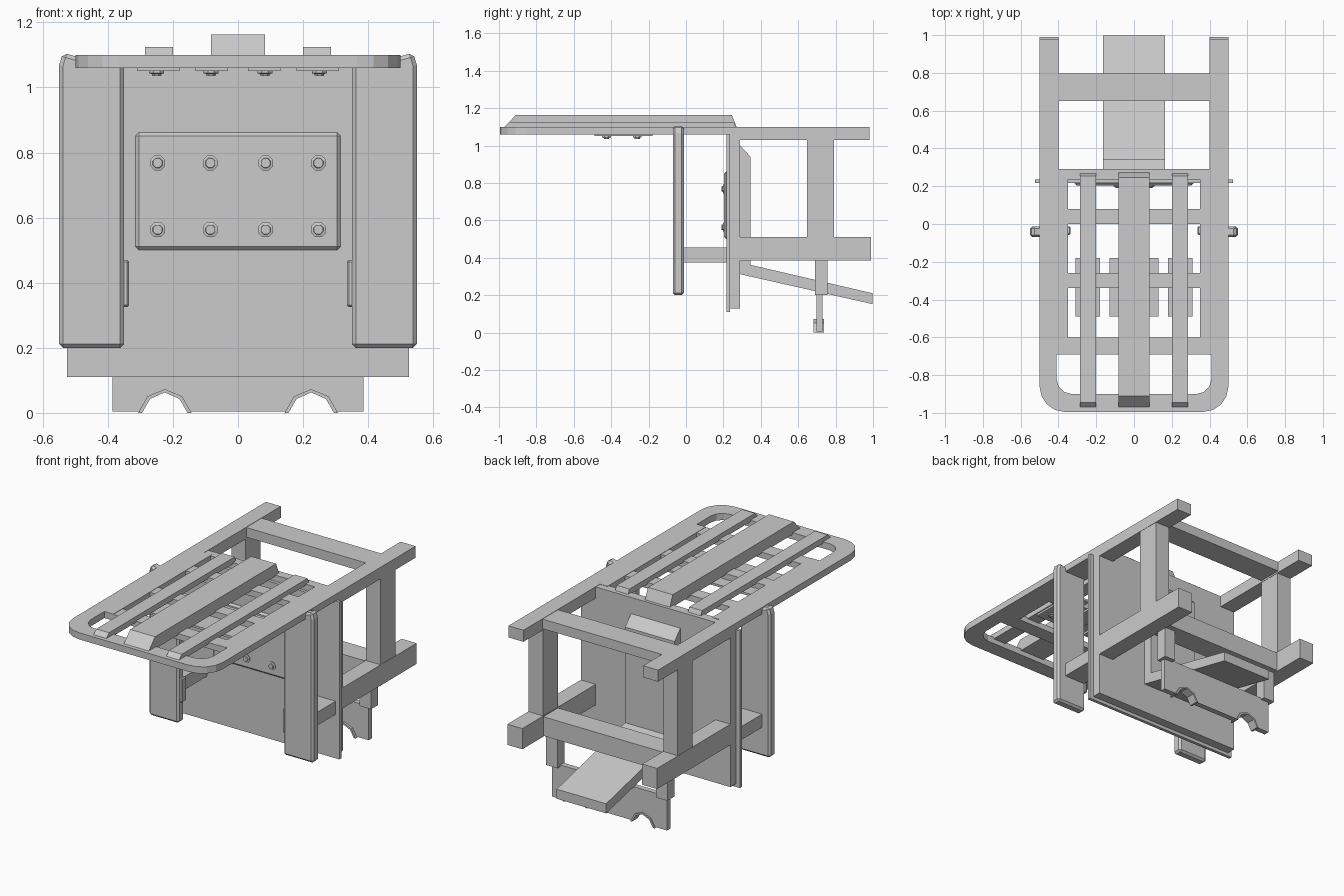
import bpy, bmesh, math
from mathutils import Vector

if "Cube" in bpy.data.objects:
    bpy.data.objects.remove(bpy.data.objects["Cube"])


def prism(name, pts, axis, a, b, bevel=0.0):
    """Extrude a 2D outline from a to b. axis x: pts=(y,z), y: (x,z), z: (x,y)."""
    place = {'x': lambda p, t: (t, p[0], p[1]),
             'y': lambda p, t: (p[0], t, p[1]),
             'z': lambda p, t: (p[0], p[1], t)}[axis]
    bm = bmesh.new()
    face = bm.faces.new([bm.verts.new(place(p, a)) for p in pts])
    ext = bmesh.ops.extrude_face_region(bm, geom=[face])
    shift = Vector(place((0, 0), b - a))
    bmesh.ops.translate(bm, vec=shift, verts=[v for v in ext['geom'] if isinstance(v, bmesh.types.BMVert)])
    bmesh.ops.recalc_face_normals(bm, faces=bm.faces)
    me = bpy.data.meshes.new(name)
    bm.to_mesh(me)
    bm.free()
    ob = bpy.data.objects.new(name, me)
    bpy.context.collection.objects.link(ob)
    if bevel:
        m = ob.modifiers.new("bevel", 'BEVEL')
        m.width, m.segments = bevel, 1
    return ob


def box(name, x0, x1, y0, y1, z0, z1, bevel=0.0):
    return prism(name, [(x0, y0), (x1, y0), (x1, y1), (x0, y1)], 'z', z0, z1, bevel)


def mirror(ob):
    ob.modifiers.new("mirror", 'MIRROR').use_axis[0] = True
    return ob


def arc(cx, cy, r, a0, a1, n):
    return [(cx + r * math.cos(math.radians(a0 + (a1 - a0) * i / n)),
             cy + r * math.sin(math.radians(a0 + (a1 - a0) * i / n))) for i in range(n + 1)]


def bolt(name, x, y, z, axis, r, tip):
    """Eight-sided washer with a smaller tapered head, growing toward -axis."""
    bm = bmesh.new()
    rings = []
    for rad, h in ((r, 0), (r, 0.4), (r * 0.65, 0.55), (r * 0.6, 1)):
        ring = []
        for px, py in arc(0, 0, rad, 22.5, 337.5, 7):
            d = -h * tip
            ring.append(bm.verts.new((x + px, y + d, z + py) if axis == 'y' else (x + px, y + py, z + d)))
        rings.append(ring)
    for lo, hi in zip(rings, rings[1:]):
        for i in range(8):
            bm.faces.new((lo[i], lo[(i + 1) % 8], hi[(i + 1) % 8], hi[i]))
    bm.faces.new(rings[0])
    bm.faces.new(rings[-1])
    bmesh.ops.recalc_face_normals(bm, faces=bm.faces)
    me = bpy.data.meshes.new(name)
    bm.to_mesh(me)
    bm.free()
    ob = bpy.data.objects.new(name, me)
    bpy.context.collection.objects.link(ob)


# Rack frame: U shape with rounded front corners
right = [(0.5, 0.25)] + arc(0.365, -0.86, 0.135, 0, -90, 4)
inner = [(0.35, 0.25), (0.35, -0.69), (0.41, -0.69)] + arc(0.33, -0.82, 0.08, 0, -90, 3)
flip = lambda pts: [(-x, y) for x, y in reversed(pts)]
prism("rack_frame", right + flip(right) + [(-x, y) for x, y in inner] + inner[::-1], 'z', 1.06, 1.10)
for y0, y1 in ((-0.69, -0.60), (-0.34, -0.26), (0.0, 0.08)):
    box("rack_crossbar", -0.42 if y0 < -0.6 else -0.36, 0.42 if y0 < -0.6 else 0.36, y0, y1, 1.062, 1.098)

# Lengthwise slats with sloped ends
prism("centre_slat", [(-0.97, 1.09), (-0.97, 1.10), (-0.91, 1.163), (0.245, 1.163), (0.275, 1.09)],
      'x', -0.083, 0.083)
mirror(prism("side_slat", [(-0.97, 1.09), (-0.97, 1.10), (-0.945, 1.125), (0.255, 1.125), (0.27, 1.09)],
             'x', 0.2, 0.286))

# Bolted pads under the rack
for a, b in ((0.18, 0.31), (0.03, 0.13)):
    mirror(box("rack_pad", a, b, -0.49, -0.18, 1.05, 1.063))
for x in (-0.25, -0.083, 0.083, 0.25):
    for y in (-0.425, -0.26):
        bolt("pad_bolt", x, y, 1.05, 'z', 0.025, 0.015)

# Back panel in two layers
box("front_panel", -0.525, 0.525, 0.217, 0.236, 0.11, 1.06)
box("rear_panel", -0.5, 0.5, 0.236, 0.29, 0.13, 1.098)

# Bolted plate on the panel, edges chamfered toward the front
box("bolted_plate", -0.315, 0.315, 0.204, 0.235, 0.5, 0.862, 0.011)
for x in (-0.247, -0.085, 0.085, 0.247):
    for z in (0.563, 0.768):
        bolt("plate_bolt", x, 0.204, z, 'y', 0.025, 0.014)

# Front legs, with inner clips and arms back to the panel
leg = prism("front_leg", [(0.35, 0.2), (0.55, 0.2), (0.55, 1.068), (0.538, 1.107), (0.5, 1.096), (0.35, 1.09)],
            'y', -0.07, -0.012, 0.012)
mirror(leg)
mirror(box("leg_clip", 0.335, 0.36, -0.057, -0.012, 0.325, 0.47, 0.006))
mirror(box("leg_arm", 0.36, 0.5, -0.02, 0.225, 0.375, 0.455))

# Rear framework
mirror(box("upper_rear_rail", 0.4, 0.5, 0.24, 0.98, 1.03, 1.10))
mirror(box("lower_rear_rail", 0.4, 0.5, 0.28, 0.99, 0.385, 0.51))
mirror(box("rear_post", 0.402, 0.498, 0.648, 0.79, 0.5, 1.04))
box("upper_crossbar", -0.41, 0.41, 0.65, 0.798, 1.04, 1.098)
box("lower_crossbar", -0.41, 0.41, 0.65, 0.79, 0.39, 0.505)

# Rear seat: backrest and sloping base in one profile
prism("rear_seat", [(0.28, 1.0), (0.29, 1.0), (0.345, 0.94), (0.345, 0.362), (0.998, 0.21),
                    (0.998, 0.152), (0.29, 0.312), (0.28, 0.312)], 'x', -0.165, 0.165)

# Foot plate with two arched notches, and the posts holding it
notch = [(-0.07, 0.005), (-0.045, 0.043), (0, 0.063), (0.045, 0.043), (0.07, 0.005)]
outline = [(-0.385, 0.005)] + [(x - 0.225, z) for x, z in notch] + [(x + 0.225, z) for x, z in notch]
prism("foot_plate", outline + [(0.385, 0.005), (0.385, 0.21), (-0.385, 0.21)], 'y', 0.697, 0.73)
outer = [(-0.082, 0.0), (-0.053, 0.051), (0, 0.073), (0.053, 0.051), (0.082, 0.0)]
rim = [(x + 0.225, z) for x, z in outer + [(0.07, 0.0)] + notch[1:4][::-1] + [(-0.07, 0.0)]]
mirror(prism("notch_rim", rim, 'y', 0.683, 0.738))
mirror(box("foot_post", 0.33, 0.405, 0.69, 0.757, 0.2, 0.4))
